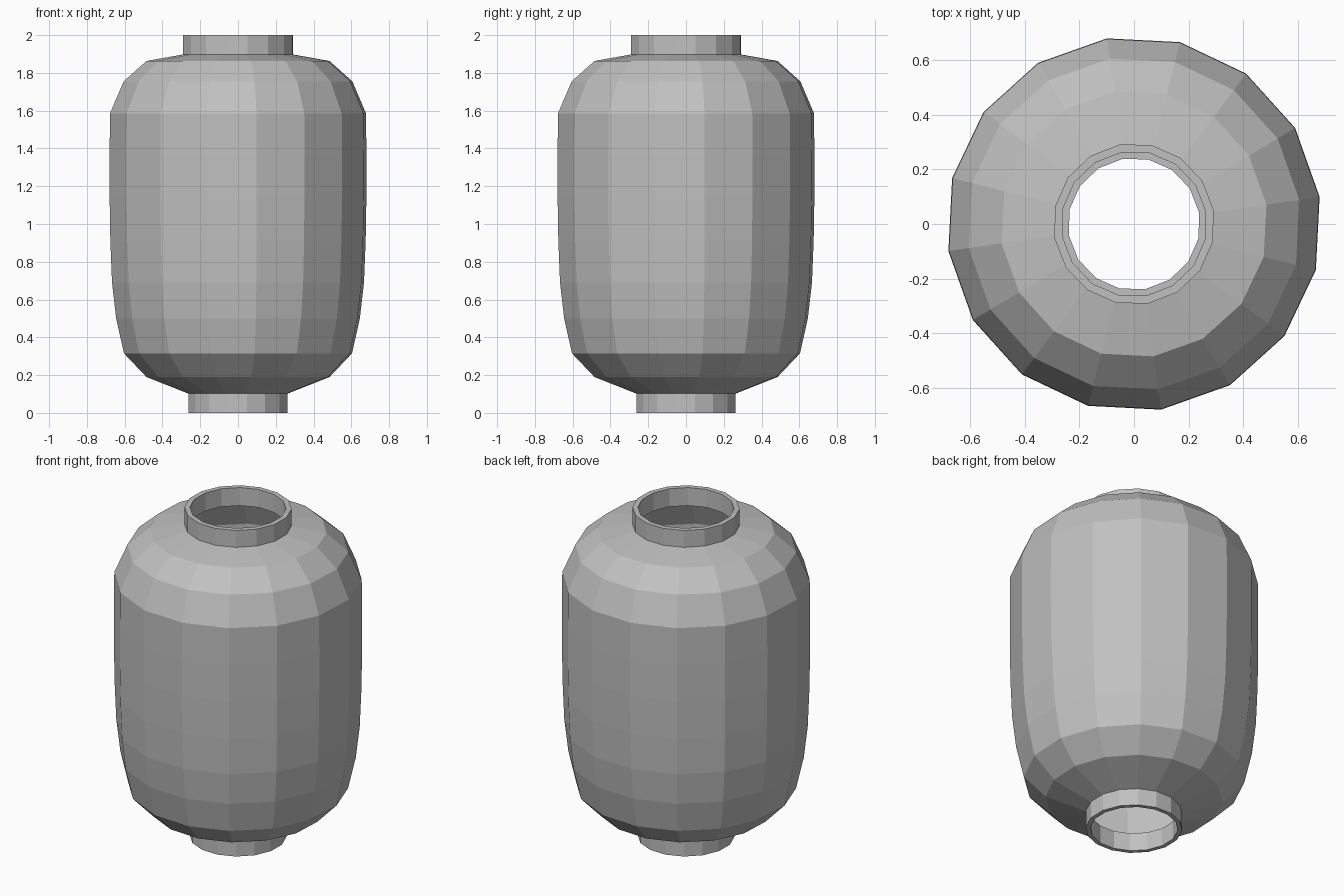
import bpy, bmesh, math

cube = bpy.data.objects.get("Cube")
if cube:
    bpy.data.objects.remove(cube, do_unlink=True)

SIDES = 16

grey = bpy.data.materials.new("plain grey")
grey.use_nodes = True
colour = (0.53, 0.53, 0.53, 1)
grey.diffuse_color = colour
grey.node_tree.nodes["Principled BSDF"].inputs["Base Color"].default_value = colour


def lathe(name, profile, turn, closed=False):
    """Revolve (radius, height) points into a faceted surface."""
    bm = bmesh.new()
    rings = []
    for r, z in profile:
        angles = [turn + math.tau * i / SIDES for i in range(SIDES)]
        rings.append([bm.verts.new((r * math.cos(a), r * math.sin(a), z)) for a in angles])
    pairs = list(zip(rings, rings[1:]))
    if closed:
        pairs.append((rings[-1], rings[0]))
    for low, high in pairs:
        for i in range(SIDES):
            j = (i + 1) % SIDES
            bm.faces.new((low[i], low[j], high[j], high[i]))
    mesh = bpy.data.meshes.new(name)
    bm.to_mesh(mesh)
    bm.free()
    mesh.materials.append(grey)
    obj = bpy.data.objects.new(name, mesh)
    bpy.context.collection.objects.link(obj)
    return obj


def collar(name, outer, inner, bottom, top):
    """Open ring with a square section."""
    section = [(outer, bottom), (outer, top), (inner, top), (inner, bottom)]
    return lathe(name, section, math.radians(10), closed=True)


# Hollow paper body, open at both ends
body_profile = [
    (0.26, 0.10), (0.49, 0.19), (0.61, 0.315), (0.652, 0.50), (0.674, 0.69),
    (0.683, 0.91), (0.687, 1.14), (0.687, 1.36), (0.685, 1.585),
    (0.612, 1.755), (0.49, 1.863), (0.28, 1.90),
]
lathe("lantern_body", body_profile, math.radians(8.3))

# Collars at the two openings
collar("top_collar", 0.296, 0.266, 1.89, 2.0)
collar("bottom_collar", 0.267, 0.242, 0.0, 0.11)
